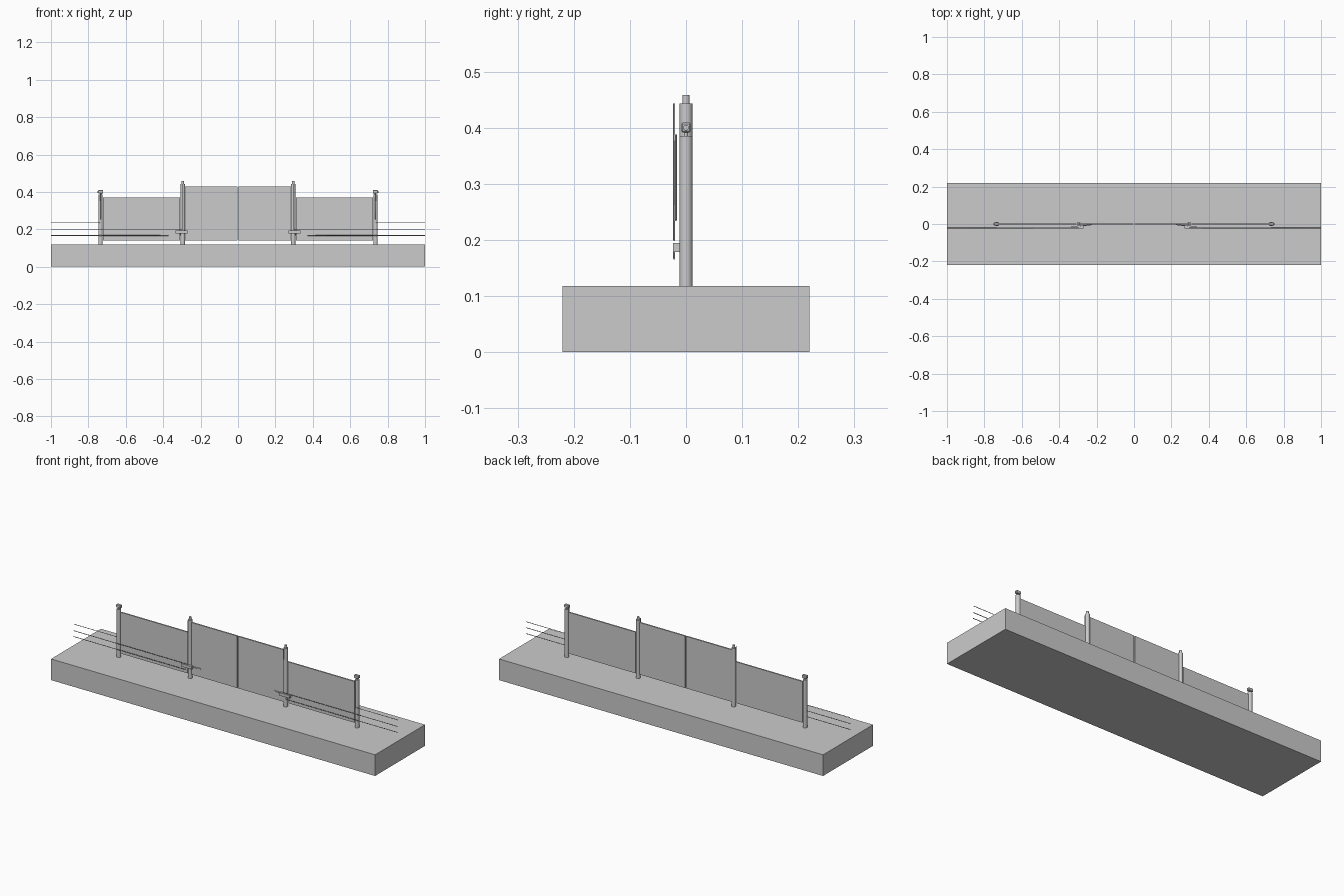
import bpy
from mathutils import Vector

if "Cube" in bpy.data.objects:
    bpy.data.objects.remove(bpy.data.objects["Cube"])


def box(name, x, y, z, bevel=0):
    # Box from (min, max) ranges
    bpy.ops.mesh.primitive_cube_add(size=1, location=[(a + b) / 2 for a, b in (x, y, z)])
    ob = bpy.context.object
    ob.name = name
    ob.scale = [b - a for a, b in (x, y, z)]
    bpy.ops.object.transform_apply(location=False, rotation=False, scale=True)
    if bevel:
        m = ob.modifiers.new("bevel", 'BEVEL')
        m.width = bevel
        m.segments = 1
    return ob


def rod(name, p, q, r, sides=24):
    # Cylinder between two points
    p, q = Vector(p), Vector(q)
    bpy.ops.mesh.primitive_cylinder_add(vertices=sides, radius=r, depth=(q - p).length,
                                        location=(p + q) / 2)
    ob = bpy.context.object
    ob.name = name
    ob.rotation_euler = (q - p).to_track_quat('Z', 'Y').to_euler()
    bpy.ops.object.shade_smooth_by_angle()
    return ob


def cable(name, points, r):
    # Round cable along straight segments
    cu = bpy.data.curves.new(name, 'CURVE')
    cu.dimensions = '3D'
    cu.bevel_depth = r
    cu.bevel_resolution = 2
    cu.use_fill_caps = True
    sp = cu.splines.new('POLY')
    sp.points.add(len(points) - 1)
    for pt, co in zip(sp.points, points):
        pt.co = (*co, 1)
    bpy.context.collection.objects.link(bpy.data.objects.new(name, cu))


GROUND, OUTER, INNER = 0.118, 0.735, 0.295
box("ground_slab", (-1, 1), (-0.22, 0.22), (0, GROUND))

for s, side in ((-1, "left"), (1, "right")):
    def span(a, b):
        return tuple(sorted((s * a, s * b)))

    # Posts
    rod(f"{side}_outer_post", (s * OUTER, 0, GROUND), (s * OUTER, 0, 0.385), 0.0115)
    rod(f"{side}_inner_post", (s * INNER, 0, GROUND), (s * INNER, 0, 0.443), 0.0115)
    # Fence panel and gate leaf
    box(f"{side}_fence_panel", span(0.31, 0.722), (-0.004, 0.004), (0.14, 0.37))
    box(f"{side}_gate_leaf", span(0.003, 0.283), (-0.004, 0.004), (0.14, 0.43))
    # Beacon on the inner post
    rod(f"{side}_beacon", (s * INNER, 0, 0.443), (s * INNER, 0, 0.458), 0.0065)
    # Camera on the outer post
    rod(f"{side}_camera_stem", (s * OUTER, 0, 0.385), (s * OUTER, 0, 0.394), 0.004, 16)
    box(f"{side}_camera_body", span(0.721, 0.748), (-0.008, 0.008), (0.392, 0.409), 0.002)
    rod(f"{side}_camera_lens", (s * 0.747, 0, 0.4), (s * 0.751, 0, 0.4), 0.005, 16)
    # Gate motor and its arm
    box(f"{side}_gate_motor", span(0.27, 0.335), (-0.023, -0.011), (0.179, 0.195))
    rod(f"{side}_motor_arm", (s * 0.33, -0.017, 0.187), (s * 0.225, -0.003, 0.187), 0.0025, 12)
    # Supply cables
    cable(f"{side}_camera_cable", [(s, -0.018, 0.235), (s * OUTER, -0.018, 0.235),
                                   (s * OUTER, -0.018, 0.388)], 0.0016)
    cable(f"{side}_beacon_cable", [(s, -0.021, 0.2), (s * INNER, -0.021, 0.2),
                                   (s * INNER, -0.021, 0.443)], 0.0018)
    cable(f"{side}_motor_cable", [(s, -0.021, 0.167), (s * 0.31, -0.021, 0.167),
                                  (s * 0.31, -0.021, 0.182)], 0.0018)
